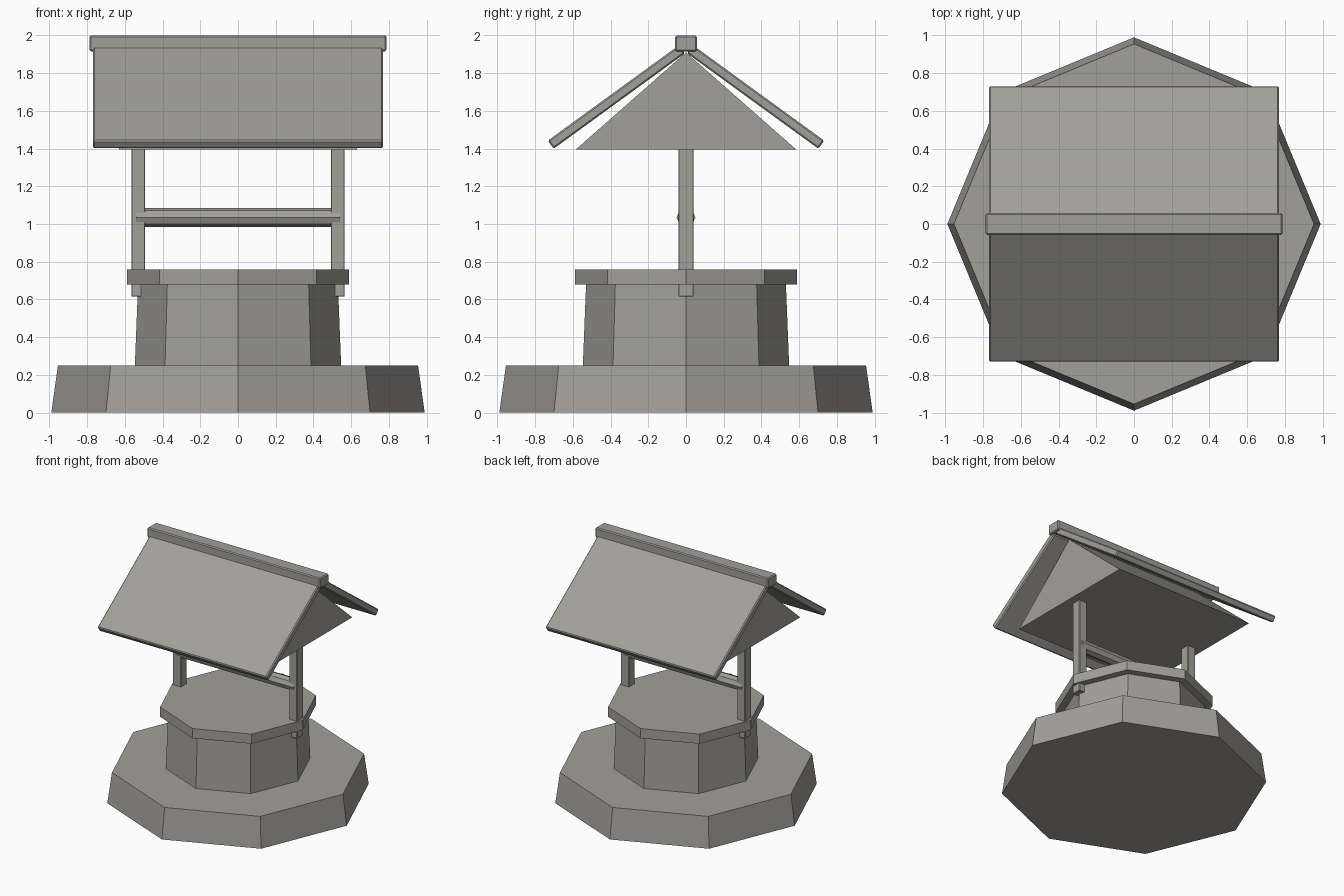
import bpy
from math import radians, cos, sin, pi
from mathutils import Matrix, Vector

default = bpy.data.objects.get("Cube")
if default:
    bpy.data.objects.remove(default, do_unlink=True)

# One weathered stone grey for the whole model
GREY = (0.36, 0.35, 0.32, 1)
stone = bpy.data.materials.new("stone_grey")
stone.use_nodes = True
stone.diffuse_color = GREY
stone.node_tree.nodes["Principled BSDF"].inputs["Base Color"].default_value = GREY


def finish(name):
    obj = bpy.context.object
    obj.name = obj.data.name = name
    obj.data.materials.append(stone)
    return obj


def octagon(name, low_radius, top_radius, low, top):
    """Tapered eight-sided block with corners on the x and y axes."""
    bpy.ops.mesh.primitive_cone_add(vertices=8, radius1=low_radius, radius2=top_radius,
                                    depth=top - low, location=(0, 0, (low + top) / 2))
    return finish(name)


def beam(name, size, location, tilt=0, bevel=0.008):
    """Box with narrow chamfered edges."""
    bpy.ops.mesh.primitive_cube_add(size=1, location=location, rotation=(tilt, 0, 0))
    obj = finish(name)
    obj.data.transform(Matrix.Diagonal((*size, 1)))
    mod = obj.modifiers.new("chamfer", "BEVEL")
    mod.width = bevel
    mod.segments = 1
    return obj


# Stone base, wall and rim
octagon("base_step", 0.99, 0.955, 0, 0.25)
octagon("well_wall", 0.547, 0.53, 0.25, 0.68)
octagon("well_rim", 0.59, 0.59, 0.68, 0.76)

# Posts and the winding bar between them
for side, name in ((-1, "right_post"), (1, "left_post")):
    beam(name, (0.074, 0.08, 0.9), (side * 0.529, 0, 1.065), bevel=0.004)
bpy.ops.mesh.primitive_cylinder_add(vertices=8, radius=0.05, depth=1.08,
                                    location=(0, 0, 1.035), rotation=(0, pi / 2, 0))
finish("winding_bar")

# Triangular gable block under the roof
half, wide, low, peak = 0.63, 0.585, 1.395, 1.91
points = [Vector((x, y, z)) for x in (-half, half)
          for y, z in ((-wide, low), (wide, low), (0, peak))]
mesh = bpy.data.meshes.new("gable_block")
mesh.from_pydata(points, [], [(0, 2, 1), (3, 4, 5), (0, 1, 4, 3), (1, 2, 5, 4), (2, 0, 3, 5)])
mesh.materials.append(stone)
gable = bpy.data.objects.new("gable_block", mesh)
bpy.context.collection.objects.link(gable)

# Sloping roof slabs, one each side of the ridge
slope = radians(36)
start, end, thick = 0.025, 0.887, 0.053
mid = (start + end) / 2
for side, name in ((-1, "front_roof"), (1, "back_roof")):
    beam(name, (1.54, end - start, thick),
         (0, side * mid * cos(slope), 1.942 - mid * sin(slope)), -side * slope)

# Ridge cap
beam("ridge_beam", (1.575, 0.115, 0.085), (0, 0, 1.9575))
